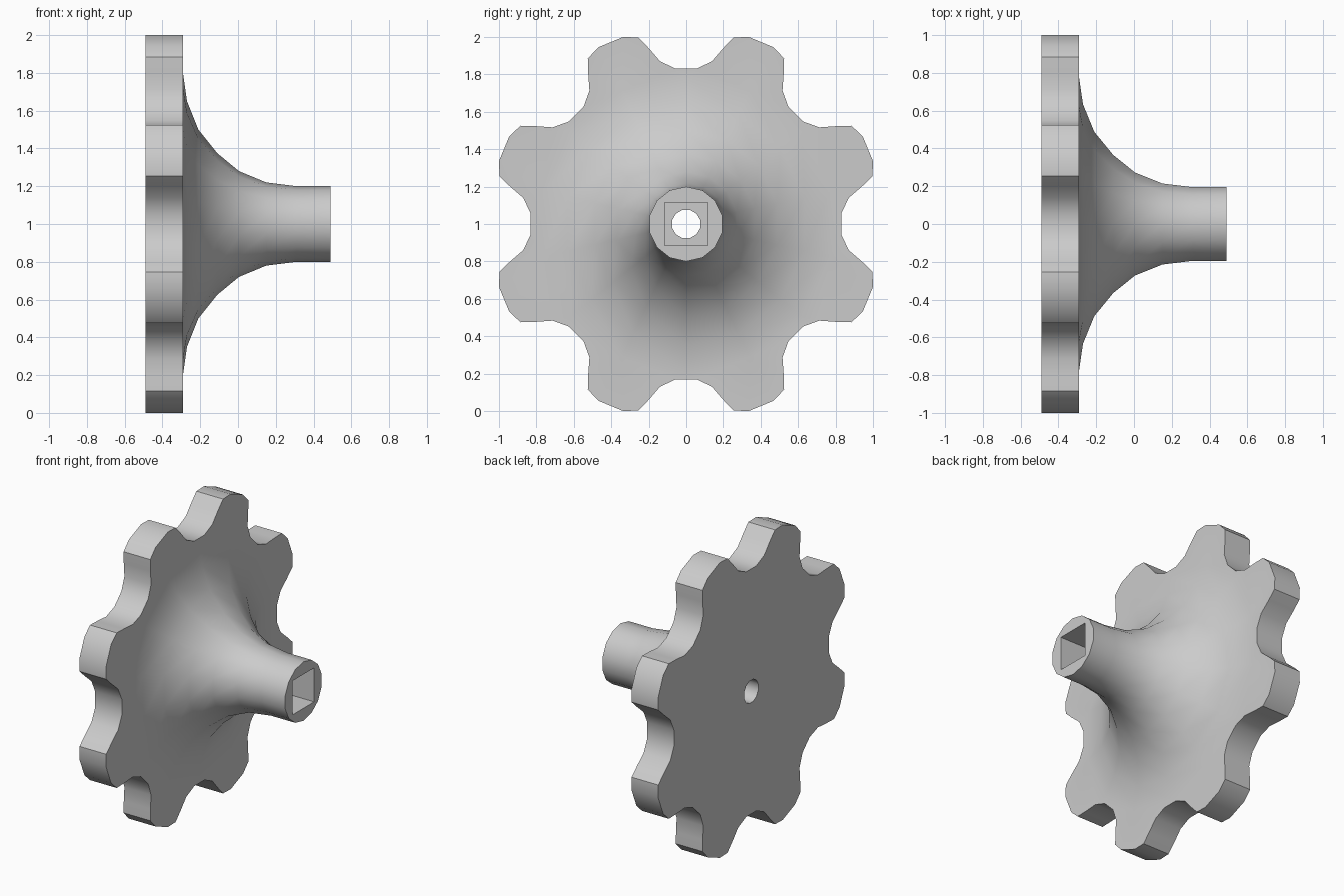
import bpy, bmesh
from math import sin, cos, radians, pi

cube = bpy.data.objects.get("Cube")
if cube:
    bpy.data.objects.remove(cube)

BACK, FACE, TIP, FLOOR = -0.49, -0.29, 0.49, 0.09
bm = bmesh.new()


def loop(x, points):
    """Closed ring of vertices at depth x from (radius, degrees from top)."""
    verts = [bm.verts.new((x, r * sin(radians(a)), 1 + r * cos(radians(a)))) for r, a in points]
    for i, v in enumerate(verts):
        bm.edges.new((v, verts[i - 1]))
    return verts


def ring(x, radius, sides, turn=0):
    return loop(x, [(radius, turn + 360 * i / sides) for i in range(sides)])


def loft(a, b):
    for i in range(len(a)):
        bm.faces.new((a[i - 1], a[i], b[i], b[i - 1]))


def fill_between(outer, inner):
    edges = [bm.edges.get((l[i - 1], l[i])) for l in (outer, inner) for i in range(len(l))]
    bmesh.ops.triangle_fill(bm, use_beauty=True, use_dissolve=False, edges=edges)


# Lobed grip outline: half a lobe, mirrored, repeated eight times
half = [(0.832, 3.8), (0.881, 9.1), (0.961, 12), (1.029, 14.3), (1.055, 18.6)]
lobe = half + [(r, 45 - a) for r, a in reversed(half)]
outline = [(r, a + 45 * k) for k in range(8) for r, a in lobe]
rim_back, rim_front = loop(BACK, outline), loop(FACE, outline)
loft(rim_back, rim_front)

# Flared hub
profile = [(FACE, 0.79), (-0.27, 0.65), (-0.21, 0.50), (-0.11, 0.375),
           (0.005, 0.28), (0.15, 0.22), (0.31, 0.20), (TIP, 0.20)]
hub = [ring(x, r, 14) for x, r in profile]
for a, b in zip(hub, hub[1:]):
    loft(a, b)
fill_between(rim_front, hub[0])

# Square socket in the hub end
socket_top, socket_floor = (ring(x, 0.115 * 2 ** 0.5, 4, 45) for x in (TIP, FLOOR))
fill_between(hub[-1], socket_top)
loft(socket_top, socket_floor)

# Screw hole through to the back
hole_front, hole_back = (ring(x, 0.078, 12, 15) for x in (FLOOR, BACK))
fill_between(socket_floor, hole_front)
loft(hole_front, hole_back)
fill_between(rim_back, hole_back)

bmesh.ops.recalc_face_normals(bm, faces=bm.faces)
mesh = bpy.data.meshes.new("lobed_knob")
bm.to_mesh(mesh)
bm.free()

grey = bpy.data.materials.new("light_grey")
grey.use_nodes = True
colour = (0.6, 0.6, 0.6, 1)
grey.diffuse_color = colour
grey.node_tree.nodes["Principled BSDF"].inputs["Base Color"].default_value = colour
mesh.materials.append(grey)

knob = bpy.data.objects.new("lobed_knob", mesh)
bpy.context.collection.objects.link(knob)
bpy.context.view_layer.objects.active = knob
knob.select_set(True)
bpy.ops.object.shade_smooth_by_angle(angle=radians(32))
